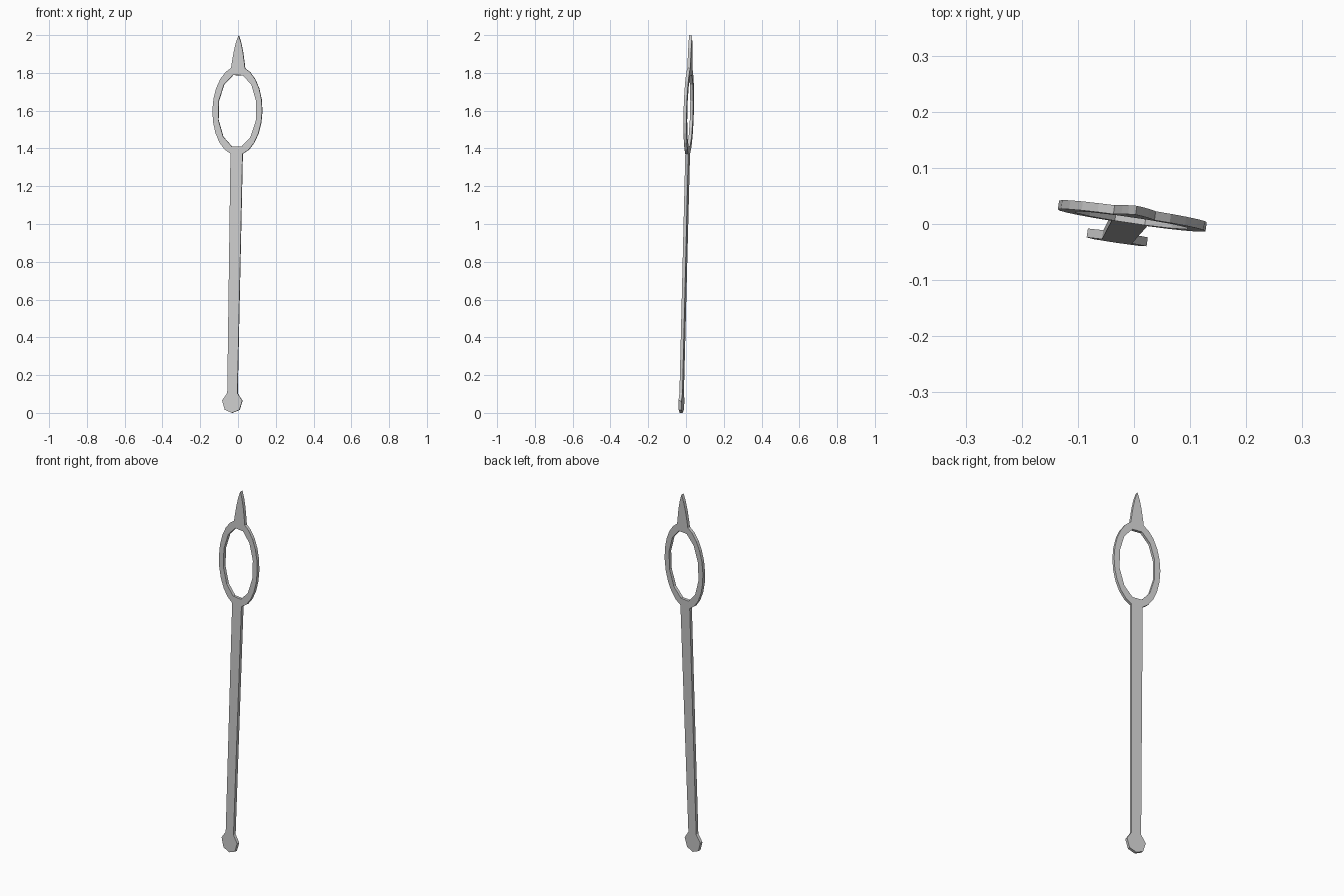
import bpy
from math import sin, cos, radians
from mathutils import Matrix, Vector

if "Cube" in bpy.data.objects:
    bpy.data.objects.remove(bpy.data.objects["Cube"])

THICK = 0.016          # plate thickness
RING_Z = 1.6           # centre height of the ring


def ellipse(rx, rz, degrees):
    return [(rx * cos(radians(a)), RING_Z + rz * sin(radians(a))) for a in degrees]


def add_loop(curve, points):
    spline = curve.splines.new('POLY')
    spline.points.add(len(points) - 1)
    for p, (u, w) in zip(spline.points, points):
        p.co = (u, w, 0, 1)
    spline.use_cyclic_u = True


# Right half of the silhouette, bottom to top: pommel, shaft, ring, spike
pommel = [(0, 0.0), (0.039, 0.016), (0.054, 0.065), (0.027, 0.105)]
ring_outer = ellipse(0.133, 0.235, [-76 + 15.2 * i for i in range(11)])
spike = [(0.037, 1.826), (0.034, 1.85), (0.024, 1.915), (0.013, 1.963), (0, 2.0)]
half = pommel + ring_outer[:-1] + spike
mirrored = [(-u, w) for u, w in reversed(half[1:-1])]

curve = bpy.data.curves.new("staff_profile", 'CURVE')
curve.dimensions = '2D'
curve.fill_mode = 'BOTH'
curve.extrude = THICK / 2
add_loop(curve, half + mirrored)

# Ring opening, twelve-sided
add_loop(curve, ellipse(0.104, 0.195, range(15, 375, 30)))

staff = bpy.data.objects.new("ring_headed_staff", curve)
bpy.context.collection.objects.link(staff)
bpy.context.view_layer.objects.active = staff
staff.select_set(True)
bpy.ops.object.convert(target='MESH')
staff = bpy.context.object

# Lean and turn the flat plate into its standing pose
turn = radians(8.4)
up = Vector((0.0175, 0.025, 1)).normalized()
side = Vector((cos(turn), -sin(turn), 0))
side = (side - up * side.dot(up)).normalized()
normal = side.cross(up)
pose = Matrix((side, up, normal)).transposed().to_4x4()
pose.translation = (-0.031, -0.0255, 0)
staff.data.transform(pose)

# Weld the caps to the rim and keep flat facets
import bmesh
bm = bmesh.new()
bm.from_mesh(staff.data)
bmesh.ops.remove_doubles(bm, verts=bm.verts, dist=0.0005)
bmesh.ops.recalc_face_normals(bm, faces=bm.faces)
for f in bm.faces:
    f.smooth = False
bm.to_mesh(staff.data)
bm.free()
